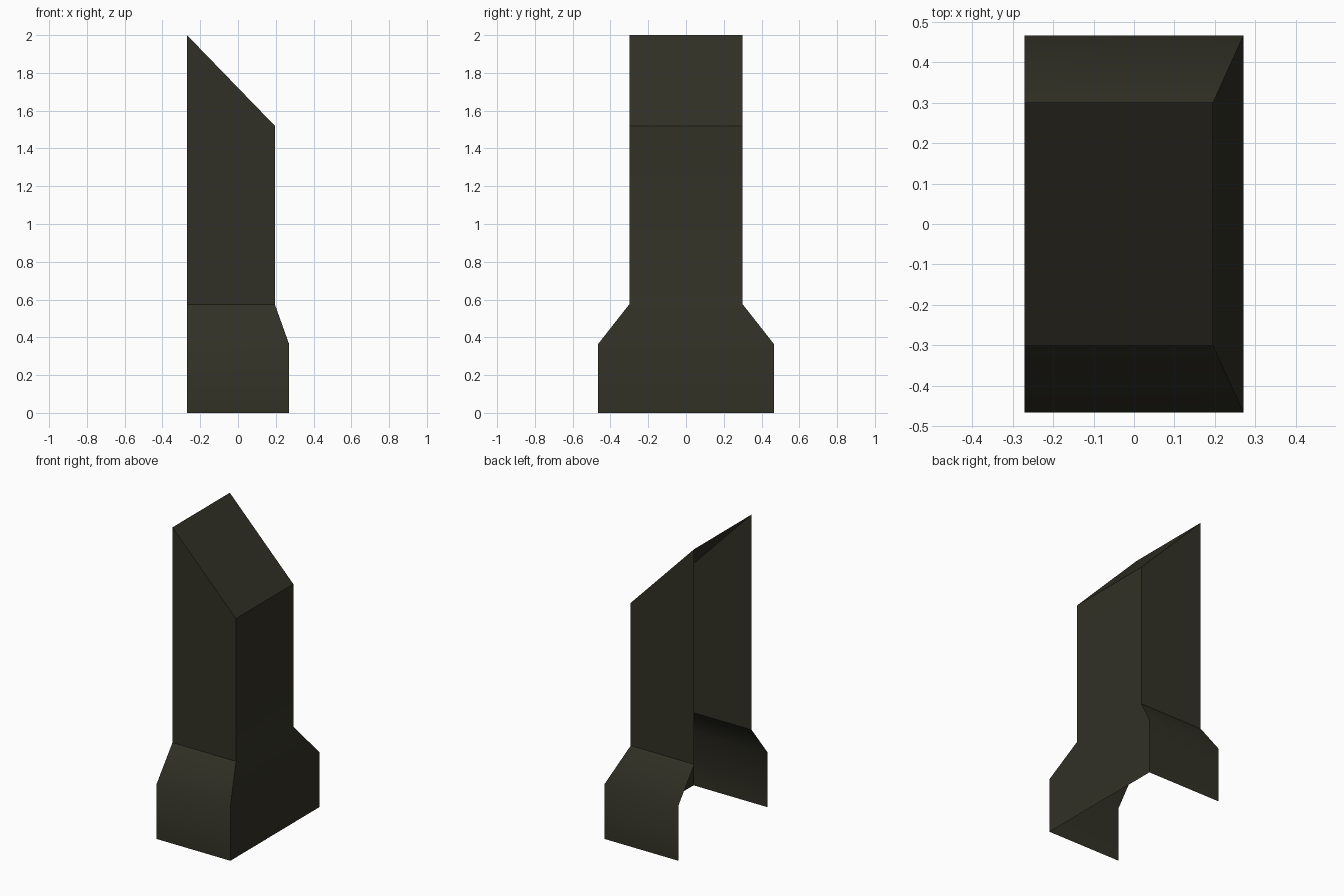
import bpy
import bmesh
import math

cube = bpy.data.objects.get("Cube")
if cube:
    bpy.data.objects.remove(cube, do_unlink=True)

# Single dark olive paint
paint = bpy.data.materials.new("dark_olive")
paint.use_nodes = True
olive = (0.031, 0.030, 0.019, 1.0)
paint.diffuse_color = olive
bsdf = paint.node_tree.nodes["Principled BSDF"]
bsdf.inputs["Base Color"].default_value = olive
bsdf.inputs["Roughness"].default_value = 0.8

BACK = -0.27
SHOULDER = 0.575
# Section levels: outer x, half width, height at outer side, height at open side
levels = [
    (0.27, 0.465, 0.0, 0.0),
    (0.27, 0.465, 0.365, 0.365),
    (0.195, 0.30, SHOULDER, SHOULDER),
    (0.195, 0.30, 1.52, 2.0),
]

bm = bmesh.new()
# U-shaped rings, open toward -x
rings = [
    [bm.verts.new(p) for p in (
        (BACK, -w, z_open), (x, -w, z), (x, w, z), (BACK, w, z_open))]
    for x, w, z, z_open in levels
]

# Thin walls between rings
for low, high in zip(rings, rings[1:]):
    for i in range(3):
        bm.faces.new((low[i], low[i + 1], high[i + 1], high[i]))

# Sloping roof
bm.faces.new(rings[-1])

# Crisp shoulder line on the two side walls
for i in (0, 2):
    bm.edges.get((rings[2][i], rings[2][i + 1])).smooth = False

mesh = bpy.data.meshes.new("chimney_shell")
bm.to_mesh(mesh)
bm.free()
mesh.materials.append(paint)

shell = bpy.data.objects.new("chimney_shell", mesh)
bpy.context.collection.objects.link(shell)
bpy.context.view_layer.objects.active = shell
shell.select_set(True)
bpy.ops.object.shade_smooth_by_angle(angle=math.radians(42), keep_sharp_edges=True)
